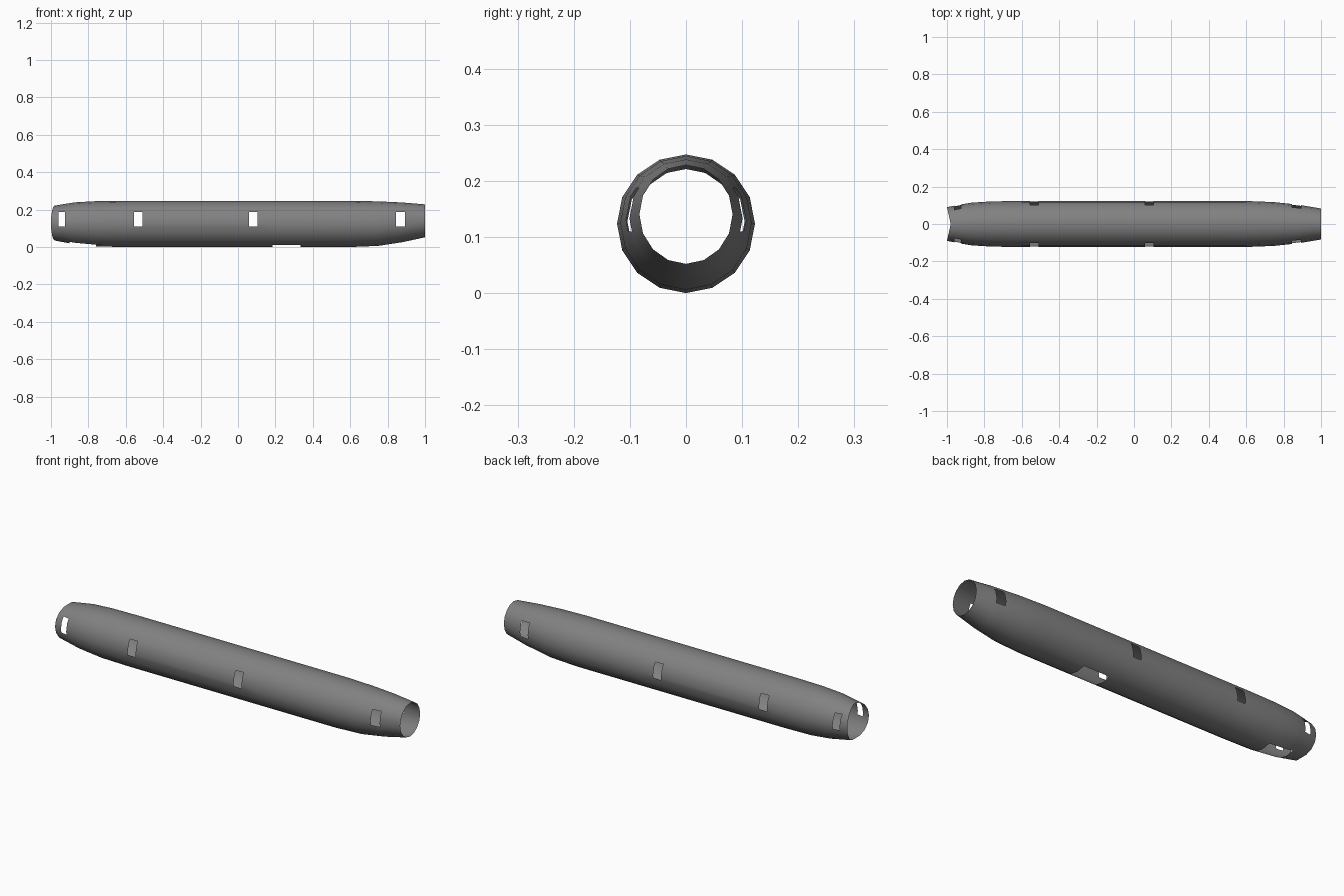
import bpy
import bmesh
from math import cos, sin, tau

cube = bpy.data.objects.get("Cube")
if cube:
    bpy.data.objects.remove(cube)

SIDES = 16
# Hull stations: x, bottom z, top z, half width
STATIONS = [
    (-0.98, 0.035, 0.221, 0.09),
    (-0.94, 0.027, 0.228, 0.102),
    (-0.87, 0.014, 0.239, 0.114),
    (-0.76, 0.003, 0.245, 0.121),
    (-0.60, 0.0, 0.247, 0.123),
    (0.60, 0.0, 0.247, 0.123),
    (0.75, 0.006, 0.244, 0.117),
    (0.88, 0.026, 0.238, 0.103),
    (1.0, 0.052, 0.228, 0.083),
]
# Side doorways (x range) and their height range
DOORS = [(-0.96, -0.925), (-0.555, -0.51), (0.06, 0.105), (0.845, 0.893)]
DOOR_Z = (0.11, 0.187)
# Belly openings (x range)
BAYS = [(-0.90, -0.76), (0.185, 0.335)]

grey = bpy.data.materials.new("hull_grey")
grey.use_nodes = True
grey.diffuse_color = (0.22, 0.22, 0.22, 1)
grey.node_tree.nodes["Principled BSDF"].inputs["Base Color"].default_value = (0.22, 0.22, 0.22, 1)

# Open tube; the rim at the -x end sweeps forward on both sides
bm = bmesh.new()
rings = []
for i, (x, low, high, half) in enumerate(STATIONS):
    ring = []
    for j in range(SIDES):
        a = tau * j / SIDES
        sweep = 0.02 * abs(cos(a)) if i == 0 else 0
        ring.append(bm.verts.new((x - sweep, half * cos(a),
                                  (low + high) / 2 + (high - low) / 2 * sin(a))))
    rings.append(ring)
for r, s in zip(rings, rings[1:]):
    for j in range(SIDES):
        k = (j + 1) % SIDES
        bm.faces.new((r[j], r[k], s[k], s[j]))


def slice_hull(faces, point, normal):
    geom = set(faces)
    for f in faces:
        geom.update(f.edges)
        geom.update(f.verts)
    bmesh.ops.bisect_plane(bm, geom=list(geom), dist=1e-5, plane_co=point, plane_no=normal)


def within(face, span):
    return span[0] < face.calc_center_median().x < span[1]


# Cut the outlines of the openings into the hull
for span in DOORS + BAYS:
    for x in span:
        slice_hull(bm.faces[:], (x, 0, 0), (1, 0, 0))
for span in DOORS:
    for z in DOOR_Z:
        slice_hull([f for f in bm.faces if within(f, span)], (0, 0, z), (0, 0, 1))

# Remove the faces inside the openings
holes = []
for f in bm.faces:
    c = f.calc_center_median()
    door = any(within(f, s) for s in DOORS) and DOOR_Z[0] < c.z < DOOR_Z[1]
    bay = any(within(f, s) for s in BAYS) and c.z < 0.06 and abs(c.y) < 0.03
    if door or bay:
        holes.append(f)
bmesh.ops.delete(bm, geom=holes, context="FACES")

mesh = bpy.data.meshes.new("fuselage_shell")
bm.to_mesh(mesh)
bm.free()
mesh.materials.append(grey)
hull = bpy.data.objects.new("fuselage_shell", mesh)
bpy.context.collection.objects.link(hull)
bpy.ops.object.select_all(action="DESELECT")
hull.select_set(True)
bpy.context.view_layer.objects.active = hull
bpy.ops.object.shade_smooth_by_angle(angle=0.6)
